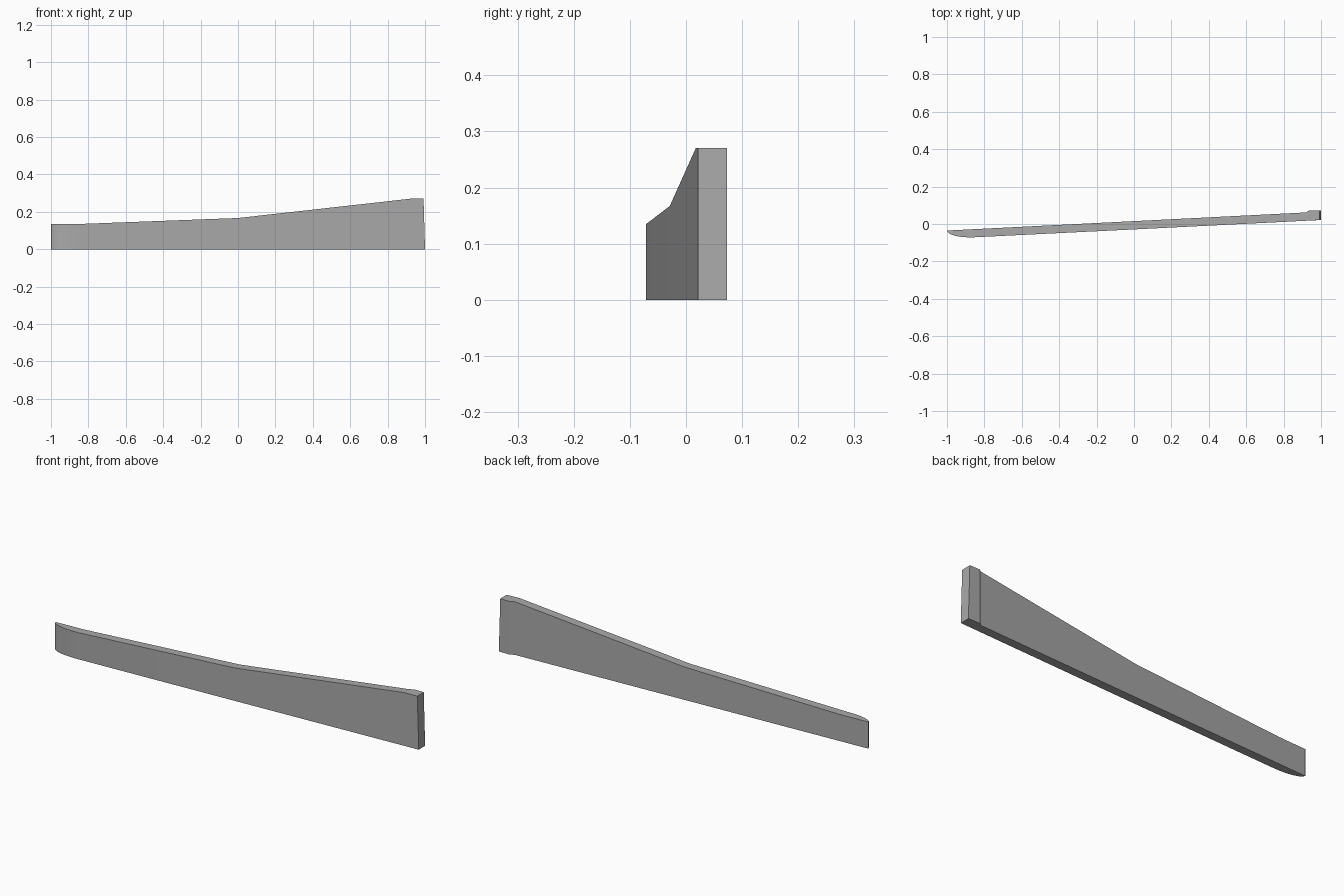
import bpy
import bmesh
import math

cube = bpy.data.objects.get("Cube")
if cube:
    bpy.data.objects.remove(cube, do_unlink=True)

GREY = (0.4, 0.4, 0.4, 1.0)
mat = bpy.data.materials.new("plain grey")
mat.use_nodes = True
mat.diffuse_color = GREY
mat.node_tree.nodes["Principled BSDF"].inputs["Base Color"].default_value = GREY

SLOPE = 0.0504            # the bar runs slightly askew in plan
LEAN = 0.008              # the butt end leans inward towards the top


def front(x):
    return -0.029 + SLOPE * x


def back(x):
    return 0.0154 + SLOPE * x


# Stations along the bar: x, front y, back y, top z
stations = []

# Rounded tip
tip_start, tip_end = -1.0, -0.85
for i in range(7):
    a = math.radians(15 * i)
    x = tip_end + (tip_start - tip_end) * math.cos(a)
    y = back(x) + 0.001 + (front(x) - back(x)) * math.sin(a)
    stations.append((x, y, back(x), 0.135))

# Tapered body, then the thicker butt block
stations.append((0.0, front(0), back(0), 0.167))
stations.append((0.92, front(0.92), back(0.92), 0.27))
stations.append((0.937, front(0.937), 0.073, 0.27))
stations.append((1.0, front(1.0), 0.073, 0.27))

bm = bmesh.new()
rings = []
for i, (x, yf, yb, z) in enumerate(stations):
    xt = x - LEAN if i == len(stations) - 1 else x
    rings.append([bm.verts.new(p) for p in
                  ((x, yf, 0), (x, yb, 0), (xt, yb, z), (xt, yf, z))])
for a, b in zip(rings, rings[1:]):
    for j in range(4):
        k = (j + 1) % 4
        bm.faces.new((a[j], a[k], b[k], b[j]))
bm.faces.new(rings[0])
bm.faces.new(rings[-1])
bmesh.ops.recalc_face_normals(bm, faces=bm.faces)

mesh = bpy.data.meshes.new("tapered_bar")
bm.to_mesh(mesh)
bm.free()
mesh.materials.append(mat)
bar = bpy.data.objects.new("tapered_bar", mesh)
bpy.context.collection.objects.link(bar)

# Smooth the rounded tip, keep the edges sharp
bpy.ops.object.select_all(action="DESELECT")
bar.select_set(True)
bpy.context.view_layer.objects.active = bar
bpy.ops.object.shade_smooth_by_angle(angle=math.radians(20))
